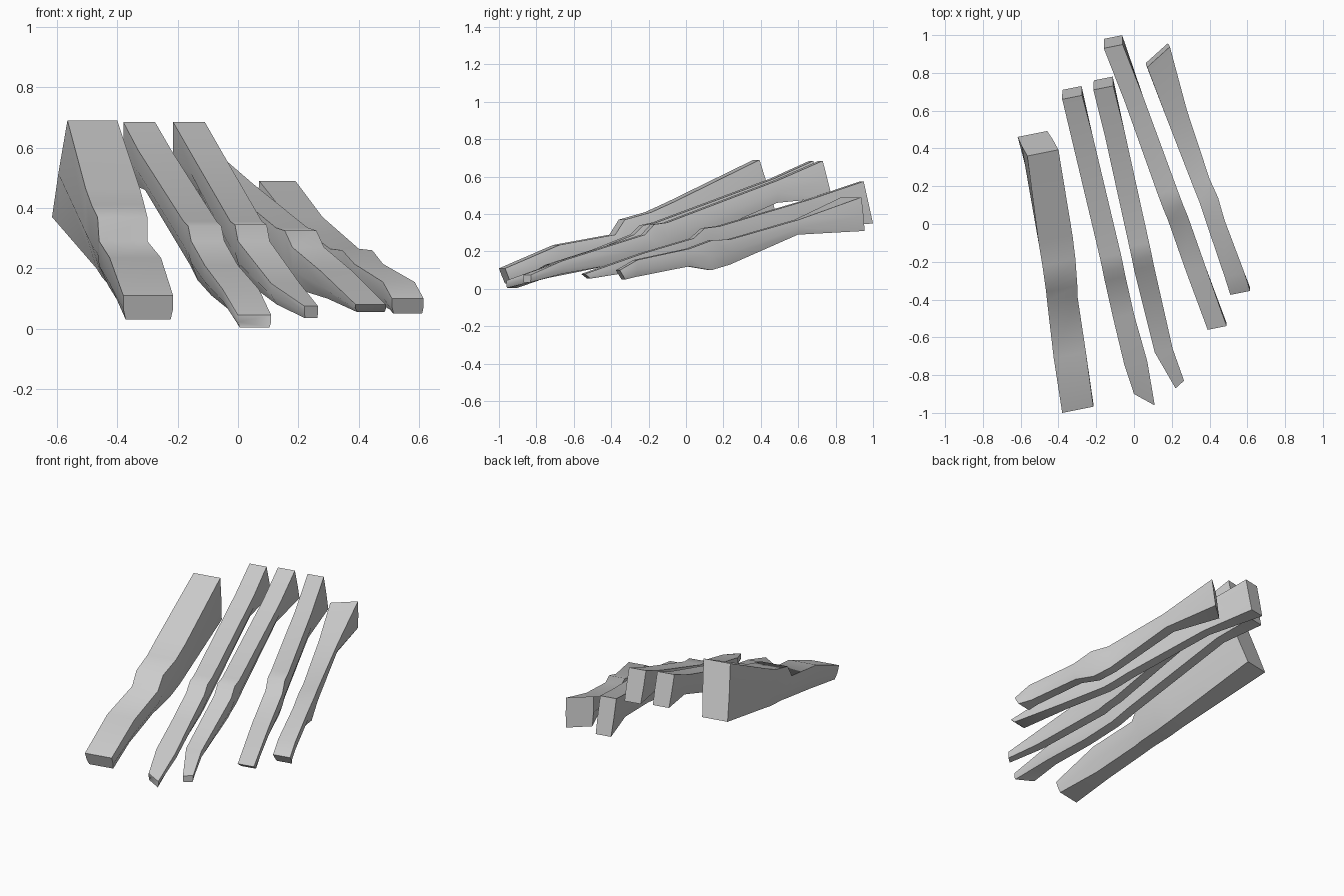
import bpy
import bmesh
import math

cube = bpy.data.objects.get("Cube")
if cube:
    bpy.data.objects.remove(cube, do_unlink=True)

# One plain bone colour
bone_grey = bpy.data.materials.new("bone grey")
bone_grey.use_nodes = True
colour = (0.6, 0.6, 0.6, 1)
bone_grey.diffuse_color = colour
bone_grey.node_tree.nodes["Principled BSDF"].inputs["Base Color"].default_value = colour


def ring_points(section, skew, lean, bottom_width):
    """Six-sided outline: flat top, straight sides, narrower underside."""
    y, left, right, top, bottom = section
    width = right - left
    inset = (1 - bottom_width) / 2
    # across the width (0 to 1), depth below the top (0 to 1)
    outline = [(0, 0), (1, 0), (1, 0.55), (1 - inset, 1), (inset, 1), (0, 0.55)]
    return [(left + across * width + depth * lean[0],
             y + across * width * skew + depth * lean[1],
             top + depth * (bottom - top)) for across, depth in outline]


def make_ray(name, sections, tip_skew=0.2, back_skew=0.2, tip_lean=(0, 0.03), back_lean=(0, 0.05)):
    """Loft one toe and its long bone from the tip to the back end."""
    bm = bmesh.new()
    rings = []
    last = len(sections) - 1
    for i, section in enumerate(sections):
        if i == 0:
            points = ring_points(section, tip_skew, tip_lean, 0.9)
        elif i == last:
            points = ring_points(section, back_skew, back_lean, 0.95)
        else:
            points = ring_points(section, 0.2, (0, 0), 0.6)
        rings.append([bm.verts.new(p) for p in points])

    count = len(rings[0])
    for a, b in zip(rings, rings[1:]):
        for k in range(count):
            n = (k + 1) % count
            bm.faces.new((a[k], a[n], b[n], b[k]))
    bm.faces.new(rings[0])
    bm.faces.new(rings[-1])
    bmesh.ops.recalc_face_normals(bm, faces=bm.faces)

    mesh = bpy.data.meshes.new(name)
    bm.to_mesh(mesh)
    bm.free()
    mesh.materials.append(bone_grey)
    ray = bpy.data.objects.new(name, mesh)
    bpy.context.collection.objects.link(ray)
    bpy.ops.object.select_all(action="DESELECT")
    ray.select_set(True)
    bpy.context.view_layer.objects.active = ray
    bpy.ops.object.shade_smooth_by_angle(angle=math.radians(50))


# Sections run from tip to back: y, left x, right x, top z, bottom z
make_ray("big_toe_ray", [
    (-1, -.38, -.215, .11, .03),
    (-.71, -.425, -.255, .235, .08),
    (-.41, -.46, -.3, .29, .14),
    (-.36, -.465, -.3, .37, .15),
    (-.22, -.485, -.31, .41, .17),
    (-.1, -.505, -.325, .465, .2),
    (.36, -.565, -.4, .69, .37),
], back_lean=(-.055, .1))

make_ray("second_toe_ray", [
    (-.9, 0, .11, .045, .005),
    (-.75, -.05, .07, .13, .06),
    (-.5, -.11, 0, .21, .11),
    (-.3, -.155, -.045, .29, .16),
    (-.25, -.165, -.055, .34, .18),
    (-.18, -.18, -.07, .355, .21),
    (.45, -.33, -.22, .59, .46),
    (.66, -.38, -.275, .685, .49),
], tip_skew=-.55, tip_lean=(0, 0))

make_ray("third_toe_ray", [
    (-.87, .22, .265, .075, .035),
    (-.68, .11, .205, .15, .08),
    (-.24, 0, .105, .29, .16),
    (-.19, -.01, .095, .345, .18),
    (-.12, -.025, .08, .355, .2),
    (.47, -.155, -.05, .58, .46),
    (.71, -.215, -.11, .685, .49),
], tip_skew=.9, tip_lean=(0, 0))

make_ray("fourth_toe_ray", [
    (-.56, .39, .49, .08, .055),
    (-.25, .275, .38, .19, .1),
    (.02, .18, .285, .27, .13),
    (.08, .155, .26, .325, .15),
    (.16, .125, .23, .335, .18),
    (.65, -.05, .05, .48, .32),
    (.93, -.16, -.06, .575, .35),
])

make_ray("little_toe_ray", [
    (-.375, .51, .615, .1, .05),
    (-.28, .48, .585, .155, .065),
    (0, .385, .48, .215, .12),
    (.12, .345, .445, .26, .1),
    (.22, .305, .4, .265, .13),
    (.58, .165, .28, .37, .29),
    (.83, .07, .19, .49, .31),
], back_skew=.9, back_lean=(-.01, .02))
